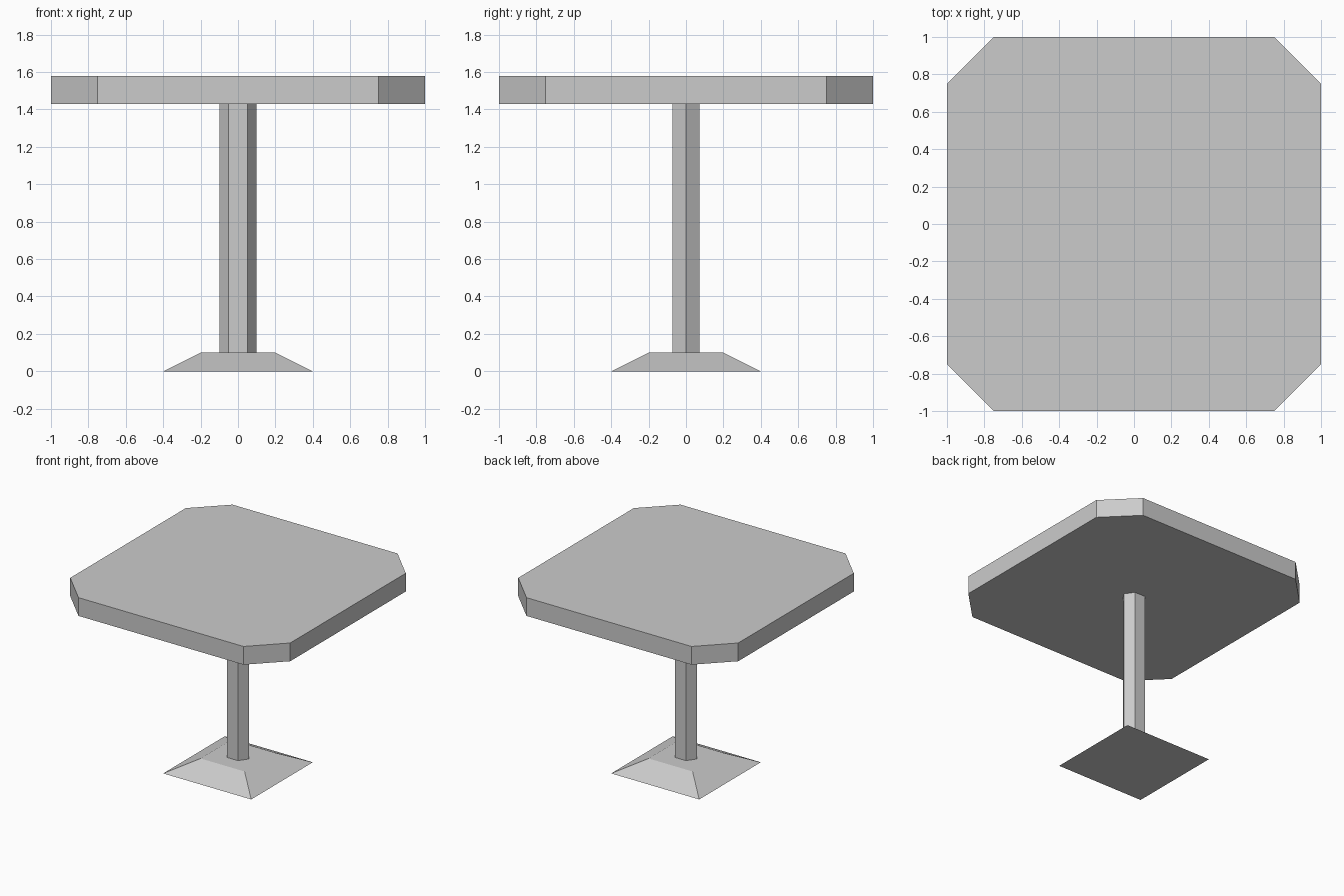
import bpy
import bmesh

if "Cube" in bpy.data.objects:
    bpy.data.objects.remove(bpy.data.objects["Cube"])


def loft(name, lower, upper, z0, z1):
    """Closed solid between two matching outlines at heights z0 and z1."""
    bm = bmesh.new()
    a = [bm.verts.new((x, y, z0)) for x, y in lower]
    b = [bm.verts.new((x, y, z1)) for x, y in upper]
    bm.faces.new(a[::-1])
    bm.faces.new(b)
    n = len(a)
    for i in range(n):
        j = (i + 1) % n
        bm.faces.new((a[i], a[j], b[j], b[i]))
    bmesh.ops.recalc_face_normals(bm, faces=bm.faces)
    mesh = bpy.data.meshes.new(name)
    bm.to_mesh(mesh)
    bm.free()
    obj = bpy.data.objects.new(name, mesh)
    bpy.context.collection.objects.link(obj)
    return obj


def square(r):
    return [(-r, -r), (r, -r), (r, r), (-r, r)]


# Sloped square foot
loft("foot", square(0.4), square(0.2), 0, 0.1)

# Slightly flattened six-sided column
hexagon = [(0.1, 0), (0.05, 0.072), (-0.05, 0.072),
           (-0.1, 0), (-0.05, -0.072), (0.05, -0.072)]
loft("column", hexagon, hexagon, 0.1, 1.43)

# Square top with cut corners
c = 0.75
octagon = [(-c, -1), (c, -1), (1, -c), (1, c),
           (c, 1), (-c, 1), (-1, c), (-1, -c)]
loft("table_top", octagon, octagon, 1.43, 1.58)
